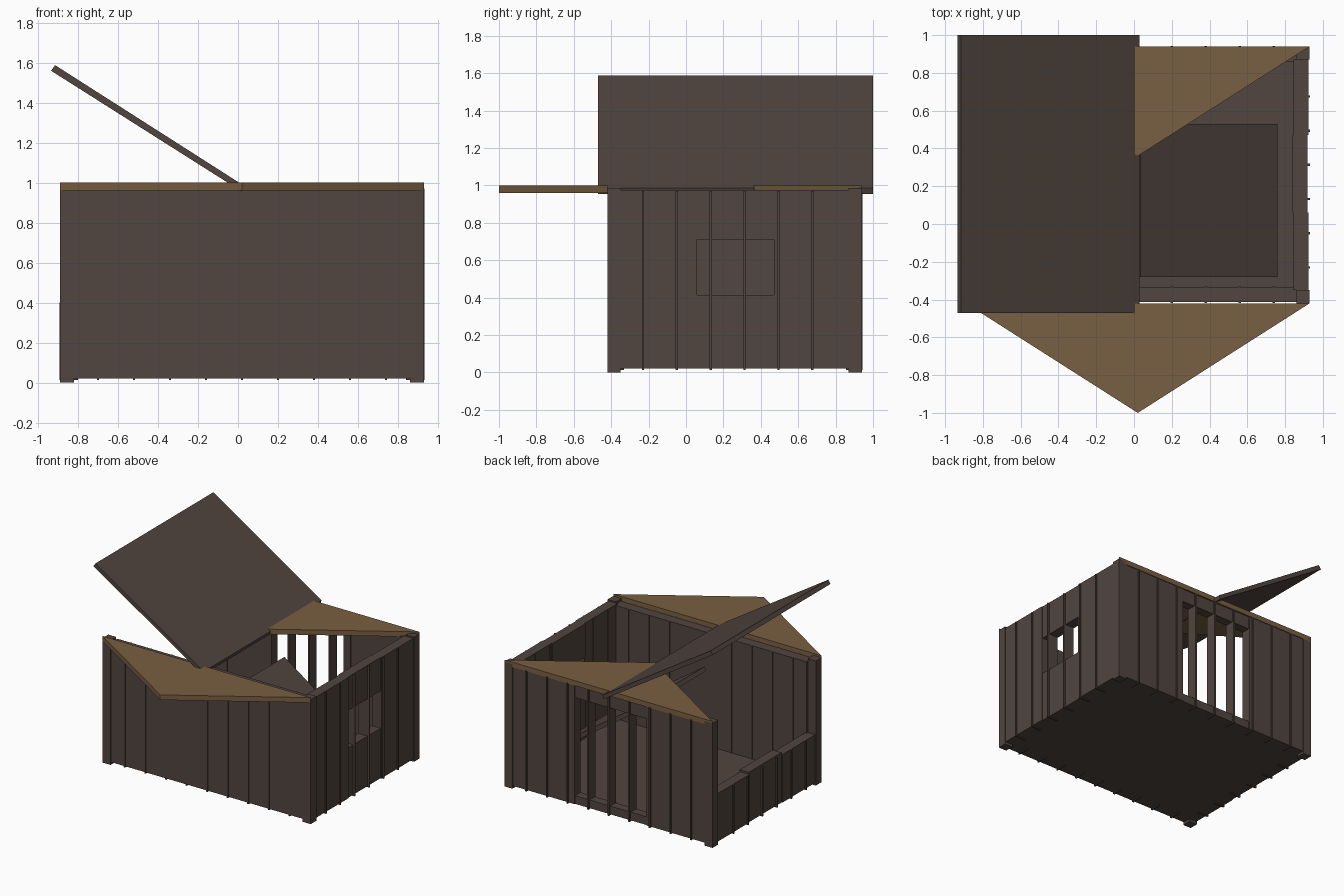
import bpy, bmesh

if "Cube" in bpy.data.objects:
    bpy.data.objects.remove(bpy.data.objects["Cube"])

def material(name, rgb):
    m = bpy.data.materials.new(name)
    m.diffuse_color = (*rgb, 1)
    m.use_nodes = True
    m.node_tree.nodes["Principled BSDF"].inputs["Base Color"].default_value = m.diffuse_color
    return m

DARK = material("dark_wood", (0.083, 0.060, 0.050))
TAN = material("tan_wood", (0.190, 0.115, 0.054))

def prism(name, pts, offset, mat):
    """Extrude a flat polygon by an offset vector."""
    bm = bmesh.new()
    f = bm.faces.new([bm.verts.new(p) for p in pts])
    r = bmesh.ops.extrude_face_region(bm, geom=[f])
    vs = [v for v in r["geom"] if isinstance(v, bmesh.types.BMVert)]
    bmesh.ops.translate(bm, verts=vs, vec=offset)
    bmesh.ops.recalc_face_normals(bm, faces=bm.faces)
    me = bpy.data.meshes.new(name)
    bm.to_mesh(me)
    bm.free()
    me.materials.append(mat)
    ob = bpy.data.objects.new(name, me)
    bpy.context.collection.objects.link(ob)
    return ob

def box(name, x, y, z, mat=DARK):
    return prism(name, [(x[0], y[0], z[0]), (x[1], y[0], z[0]), (x[1], y[1], z[0]), (x[0], y[1], z[0])],
                 (0, 0, z[1] - z[0]), mat)

X0, X1, Y0, Y1 = -0.89, 0.93, -0.42, 0.94
BOT, TOP, LOW, P = 0.02, 0.965, 0.40, 0.07

# Floor slab
box("floor", (X0 + 0.02, X1 - 0.02), (Y0 + 0.02, Y1 - 0.02), (BOT, 0.07))

# Corner posts
for x in (X0, X1 - P):
    for y in (Y0, Y1 - P):
        box("corner_post", (x, x + P), (y, y + P), (0, 0.985))

# Front wall
fy = (Y0 + 0.006, -0.335)
box("front_wall", (X0 + P, X1 - P), fy, (BOT, TOP))

# Back wall around the tall barred opening
by = (0.86, Y1 - 0.006)
box("back_wall_left", (X0 + P, -0.31), by, (BOT, TOP))
box("back_wall_right", (0.32, X1 - P), by, (BOT, TOP))
box("back_lintel", (-0.31, 0.32), (by[0], by[1] - 0.006), (0.86, TOP))
box("back_sill", (-0.31, 0.32), (by[0], by[1] - 0.006), (BOT, 0.085))

# Right wall around the window
rx = (0.845, X1 - 0.006)
rm = (0.838, X1 - 0.012)
box("right_wall_front", rx, (Y0 + P, 0.06), (BOT, 0.975))
box("right_wall_back", rx, (0.47, Y1 - P), (BOT, 0.975))
box("window_apron", rm, (0.06, 0.47), (BOT, 0.415))
box("window_lintel", rm, (0.06, 0.47), (0.71, 0.975))

# Low left wall
lx = (X0 + 0.006, -0.805)
box("left_wall_front", lx, (Y0 + P, 0.06), (BOT, LOW))
box("left_wall_back", lx, (0.47, Y1 - P), (BOT, LOW))
box("left_wall_middle", (X0 + 0.012, -0.798), (0.06, 0.47), (BOT, 0.415))

# Thin battens through the walls; they become bars in the openings
T = 0.006
for i in range(8):
    x = -0.52 + 0.18 * i
    if x < 0.8:
        box("front_batten", (x - T, x + T), (Y0 + 0.001, fy[1] + 0.004), (0.012, TOP))
        box("back_batten", (x - T, x + T), (by[0] - 0.004, Y1 + 0.003), (0.012, TOP))
for x in (-0.70,):
    box("front_batten", (x - T, x + T), (Y0 + 0.001, fy[1] + 0.004), (0.012, TOP))
    box("back_batten", (x - T, x + T), (by[0] - 0.004, Y1 + 0.003), (0.012, TOP))
for i in range(6):
    y = -0.23 + 0.181 * i
    box("right_batten", (rx[0] - 0.004, X1 + 0.003), (y - T, y + T), (0.012, 0.97))
    box("left_batten", (X0 - 0.003, lx[1] + 0.004), (y - T, y + T), (0.012, LOW))

# Flat-lying gable triangles
for name, y, apex in (("front_gable", Y0, -1.0), ("back_gable", Y1, 0.36)):
    prism(name, [(X0, y, 0.96), (X1, y, 0.96), (0.02, apex, 0.96)], (0, 0, 0.04), TAN)

# Raised roof panel
prism("roof_panel", [(-0.935, -0.47, 1.56), (0.02, -0.47, 0.955), (0.03, -0.47, 0.985), (-0.915, -0.47, 1.588)],
      (0, 1.47, 0), DARK)

# Leaning panel inside
prism("inner_panel", [(0.035, -0.28, 0.72), (0.76, -0.28, 0.22), (0.742, -0.28, 0.192), (0.017, -0.28, 0.692)],
      (0, 0.81, 0), DARK)
